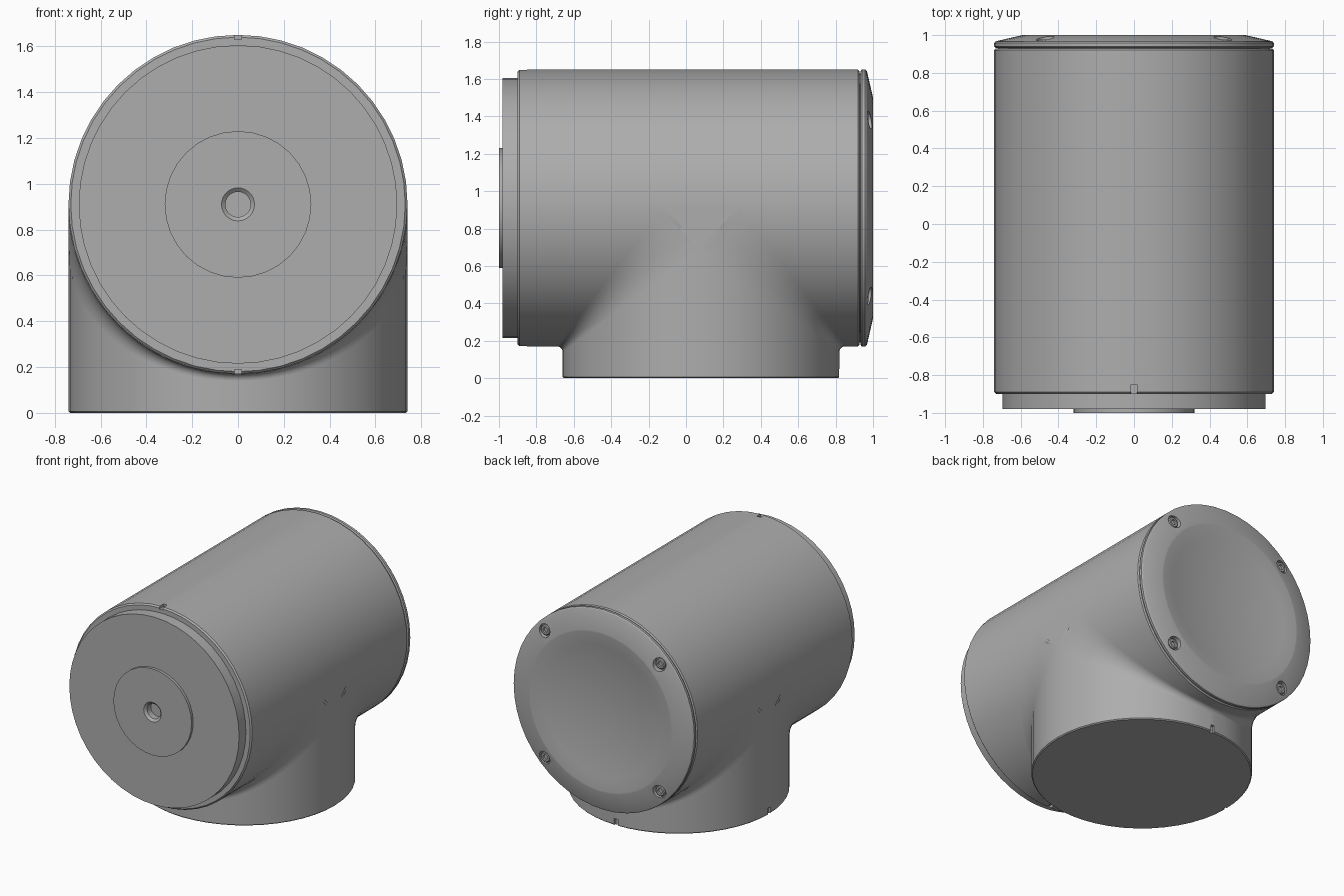
import bpy, bmesh, math
from mathutils import Vector, Matrix

if "Cube" in bpy.data.objects:
    bpy.data.objects.remove(bpy.data.objects["Cube"])

R = 0.74        # radius of body and base
AX = 0.91       # height of body axis
CY = 0.08       # centre of base in y

mat = bpy.data.materials.new("grey_metal")
mat.diffuse_color = (0.42, 0.42, 0.42, 1)
mat.use_nodes = True
mat.node_tree.nodes["Principled BSDF"].inputs["Base Color"].default_value = mat.diffuse_color


def finish(name, bm):
    me = bpy.data.meshes.new(name)
    bm.to_mesh(me)
    bm.free()
    ob = bpy.data.objects.new(name, me)
    bpy.context.collection.objects.link(ob)
    me.materials.append(mat)
    return ob


def smooth(ob):
    bpy.ops.object.select_all(action='DESELECT')
    ob.select_set(True)
    bpy.context.view_layer.objects.active = ob
    bpy.ops.object.shade_smooth_by_angle(angle=math.radians(25))


def lathe(name, profile, n=48, loc=(0, 0, AX), upright=False):
    """Revolve (radius, height) points; the axis is y, or z when upright."""
    bm = bmesh.new()
    rings = []
    for r, h in profile:
        ring = []
        for i in range(n):
            a = 2 * math.pi * i / n
            p = (r * math.cos(a), r * math.sin(a), h) if upright else (r * math.cos(a), h, r * math.sin(a))
            ring.append(bm.verts.new(Vector(p) + Vector(loc)))
        rings.append(ring)
    for a, b in zip(rings, rings[1:]):
        for i in range(n):
            j = (i + 1) % n
            bm.faces.new((a[i], a[j], b[j], b[i]))
    bmesh.ops.remove_doubles(bm, verts=bm.verts, dist=1e-5)
    bmesh.ops.recalc_face_normals(bm, faces=bm.faces)
    return finish(name, bm)


def cut(ob, cutter):
    m = ob.modifiers.new("cut", 'BOOLEAN')
    m.operation = 'DIFFERENCE'
    m.object = cutter
    m.solver = 'EXACT'
    bpy.ops.object.select_all(action='DESELECT')
    ob.select_set(True)
    bpy.context.view_layer.objects.active = ob
    bpy.ops.object.modifier_apply(modifier=m.name)
    bpy.data.objects.remove(cutter)


def box(size, loc):
    bm = bmesh.new()
    bmesh.ops.create_cube(bm, size=1, matrix=Matrix.Translation(loc) @ Matrix.Diagonal((*size, 1)))
    return finish("cutter", bm)


# Horizontal body with alignment notches at the front rim
body = lathe("body", [(0, -0.9), (R - 0.01, -0.9), (R, -0.89), (R, 0.92), (R - 0.008, 0.928), (0, 0.928)])
for s in (1, -1):
    cut(body, box((0.03, 0.1, 0.04), (0, -0.9, AX + s * R)))
smooth(body)

# Upright base with notches at the foot
base = lathe("base", [(0, 0), (R - 0.007, 0), (R, 0.007), (R, AX), (0, AX)], loc=(0, CY, 0), upright=True)
cut(base, box((0.03, 0.04, 0.1), (0, CY + R, 0)))
cut(base, box((0.04, 0.03, 0.1), (-R, CY, 0)))
smooth(base)

# Blend between body and base: rolling fillet that widens towards the sides
bm = bmesh.new()
steps, arc = 48, 8
t0 = 0.02
for side in (1, -1):
    grid = []
    for i in range(steps + 1):
        t = t0 + (math.pi - 2 * t0) * i / steps
        s, c = math.sin(t), math.cos(t)
        rho = 0.03 + 0.2 * (1 / s - 1)
        centre = Vector((c, side * s, -s)) * (R + rho)
        row = []
        for k in range(arc + 1):
            f = k / arc
            d = Vector((-c, -side * s * f, s * (1 - f))).normalized()
            row.append(bm.verts.new(centre + d * rho))
        grid.append(row)
    for a, b in zip(grid, grid[1:]):
        for k in range(arc):
            bm.faces.new((a[k], a[k + 1], b[k + 1], b[k]))
for x in (R, -R):
    bm.faces.new([bm.verts.new((x, y, z)) for y, z in ((-0.2, 0), (0.2, 0), (0, -0.2))])
bm.normal_update()
for f in bm.faces:
    if f.normal.dot(f.calc_center_median()) < 0:
        f.normal_flip()
bmesh.ops.translate(bm, verts=bm.verts, vec=(0, CY, AX))
smooth(finish("blend", bm))

# Front flange and hub with a centre hole
smooth(lathe("front_flange", [(0.2, -0.89), (0.695, -0.89), (0.695, -0.98), (0.2, -0.98)]))
smooth(lathe("hub", [(0, -0.94), (0.055, -0.94), (0.055, -0.985), (0.072, -1.0),
                     (0.32, -1.0), (0.32, -0.97), (0, -0.93)], n=32))

# Back cap with sloped rim and shallow dish
dish = [(0.58 * k / 6, 0.945 + 0.055 * (k / 6) ** 2) for k in range(5, -1, -1)]
cap = lathe("back_cap", [(0, 0.92), (0.72, 0.92), (0.72, 0.933), (0.732, 0.933), (R, 0.94), (R, 0.958),
                         (0.735, 0.965), (0.725, 0.969), (0.59, 1.0), (0.58, 1.0)] + dish)
spots = [(sx * 0.47, sz * 0.47 + AX) for sx in (1, -1) for sz in (1, -1)]
for x, z in spots:
    cut(cap, lathe("cutter", [(0, 0.955), (0.048, 0.955), (0.048, 1.05), (0, 1.05)], 20, (x, 0, z)))
smooth(cap)

# Socket screws sunk in the cap
for x, z in spots:
    smooth(lathe("screw", [(0, 0.95), (0.038, 0.95), (0.038, 0.97), (0.032, 0.976),
                           (0.019, 0.976), (0.019, 0.96), (0, 0.96)], 18, (x, 0, z)))
